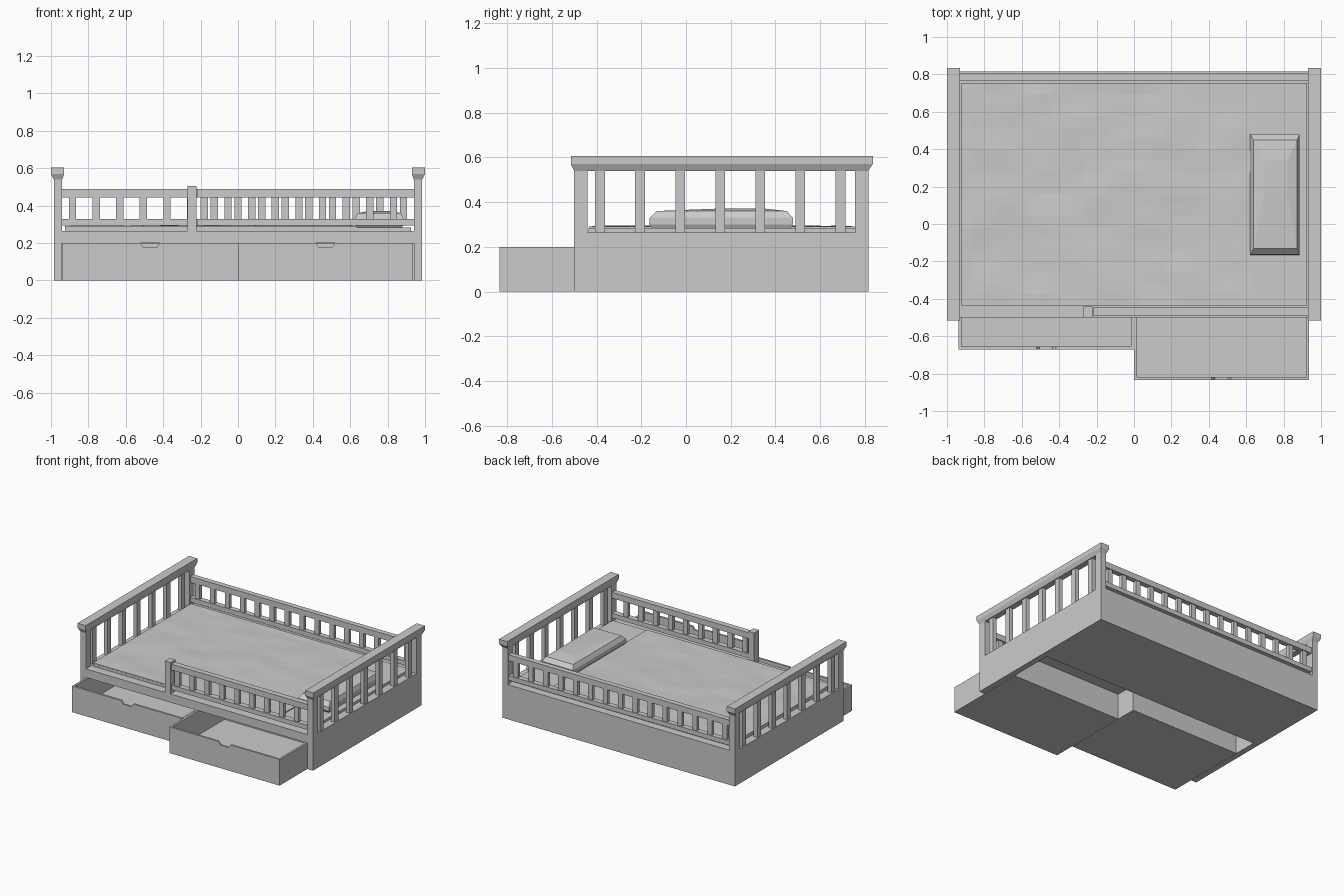
import bpy, bmesh, math
from mathutils import noise, Vector

if "Cube" in bpy.data.objects:
    bpy.data.objects.remove(bpy.data.objects["Cube"])


def finish(name, bm):
    bmesh.ops.recalc_face_normals(bm, faces=bm.faces[:])
    me = bpy.data.meshes.new(name)
    bm.to_mesh(me)
    bm.free()
    ob = bpy.data.objects.new(name, me)
    bpy.context.collection.objects.link(ob)
    return ob


def loft(bm, rings):
    """Stack of rectangles (x0, x1, y0, y1, z) joined into a closed solid."""
    loops = [[bm.verts.new(p) for p in ((a, c, z), (b, c, z), (b, d, z), (a, d, z))]
             for a, b, c, d, z in rings]
    for lo, hi in zip(loops, loops[1:]):
        for i in range(4):
            j = (i + 1) % 4
            bm.faces.new((lo[i], lo[j], hi[j], hi[i]))
    bm.faces.new(loops[0][::-1])
    bm.faces.new(loops[-1])


def boxes(name, items):
    bm = bmesh.new()
    for x0, x1, y0, y1, z0, z1 in items:
        loft(bm, [(x0, x1, y0, y1, z0), (x0, x1, y0, y1, z1)])
    return finish(name, bm)


def span(c, w):
    return c - w / 2, c + w / 2


# Base: solid rear block, top slab over the drawer cavity
boxes("base_rear_block", [(-0.94, 0.94, 0.175, 0.815, 0, 0.265)])
boxes("base_top_slab", [(-0.94, 0.94, -0.5, 0.175, 0.2, 0.265)])

# Head and foot ends, mirrored
for side, s in (("head", 1), ("foot", -1)):
    def mx(a, b):
        return (a, b) if s > 0 else (-b, -a)
    boxes(side + "_panel", [(*mx(0.94, 0.985), -0.5, 0.815, 0, 0.265)])
    boxes(side + "_posts", [(*mx(0.94, 0.985), -0.5, -0.44, 0.265, 0.545),
                            (*mx(0.94, 0.985), 0.755, 0.815, 0.265, 0.545)])
    boxes(side + "_slats", [(*mx(0.947, 0.978), *span(-0.384 + 0.179 * i, 0.044), 0.265, 0.545)
                            for i in range(7)])
    bm = bmesh.new()
    loft(bm, [(*mx(0.94, 0.985), -0.5, 0.815, 0.54),
              (*mx(0.93, 1.0), -0.515, 0.835, 0.57),
              (*mx(0.93, 1.0), -0.515, 0.835, 0.605)])
    finish(side + "_cap", bm)


# Side railings
def railing(name, x0, x1, y0, y1, centres):
    m = (y0 + y1) / 2
    boxes(name + "_rails", [(x0, x1, y0, y1, 0.445, 0.49), (x0, x1, y0, y1, 0.295, 0.33)])
    boxes(name + "_slats", [(*span(c, 0.039), m - 0.013, m + 0.013, 0.33, 0.445)
                            for c in centres])


railing("back_railing", -0.94, 0.94, 0.765, 0.805, [-0.885 + 0.1264 * i for i in range(15)])
railing("front_railing", -0.22, 0.94, -0.49, -0.447, [-0.18 + 0.1264 * i for i in range(9)])
boxes("front_railing_post", [(-0.27, -0.222, -0.5, -0.44, 0.265, 0.505)])

# Mattress and slightly wrinkled blanket
boxes("mattress", [(-0.925, 0.925, -0.435, 0.755, 0.26, 0.284)])
bm = bmesh.new()
bmesh.ops.create_grid(bm, x_segments=26, y_segments=20, size=1)
for v in bm.verts:
    edge = max(abs(v.co.x), abs(v.co.y)) > 0.99
    x, y = -0.145 + 0.78 * v.co.x, 0.16 + 0.594 * v.co.y
    h = 0 if edge else 0.008 * noise.noise(Vector((x * 4, y * 6, 0.3)))
    v.co = (x, y, 0.291 + h)
rim = bmesh.ops.extrude_edge_only(bm, edges=[e for e in bm.edges if e.is_boundary])
for g in rim["geom"]:
    if isinstance(g, bmesh.types.BMVert):
        g.co.z = 0.27
finish("blanket", bm)

# Pillow
bm = bmesh.new()
loft(bm, [(0.635, 0.875, -0.15, 0.465, 0.28),
          (0.62, 0.885, -0.165, 0.478, 0.30),
          (0.622, 0.885, -0.162, 0.478, 0.33),
          (0.64, 0.872, -0.13, 0.45, 0.36),
          (0.70, 0.82, 0.17, 0.34, 0.372)])
finish("pillow", bm)


# Drawers: tray plus a front with a finger notch
def drawer(name, x0, x1, yf, cx):
    yb, t, h = yf + 0.66, 0.015, 0.2
    boxes(name + "_tray", [(x0, x1, yf + t, yb, 0, 0.015),
                           (x0, x0 + t, yf + t, yb, 0.015, h - 0.001),
                           (x1 - t, x1, yf + t, yb, 0.015, h - 0.001),
                           (x0 + t, x1 - t, yb - t, yb, 0.015, h - 0.001)])
    prof = [(x0, 0), (x1, 0), (x1, h), (cx + 0.052, h), (cx + 0.035, h - 0.024),
            (cx - 0.035, h - 0.024), (cx - 0.052, h), (x0, h)]
    bm = bmesh.new()
    f = bm.faces.new([bm.verts.new((x, yf, z)) for x, z in prof])
    ext = bmesh.ops.extrude_face_region(bm, geom=[f])
    bmesh.ops.translate(bm, vec=(0, t, 0),
                        verts=[g for g in ext["geom"] if isinstance(g, bmesh.types.BMVert)])
    finish(name + "_front", bm)


drawer("left_drawer", -0.938, -0.001, -0.67, -0.47)
drawer("right_drawer", 0.001, 0.936, -0.833, 0.467)
